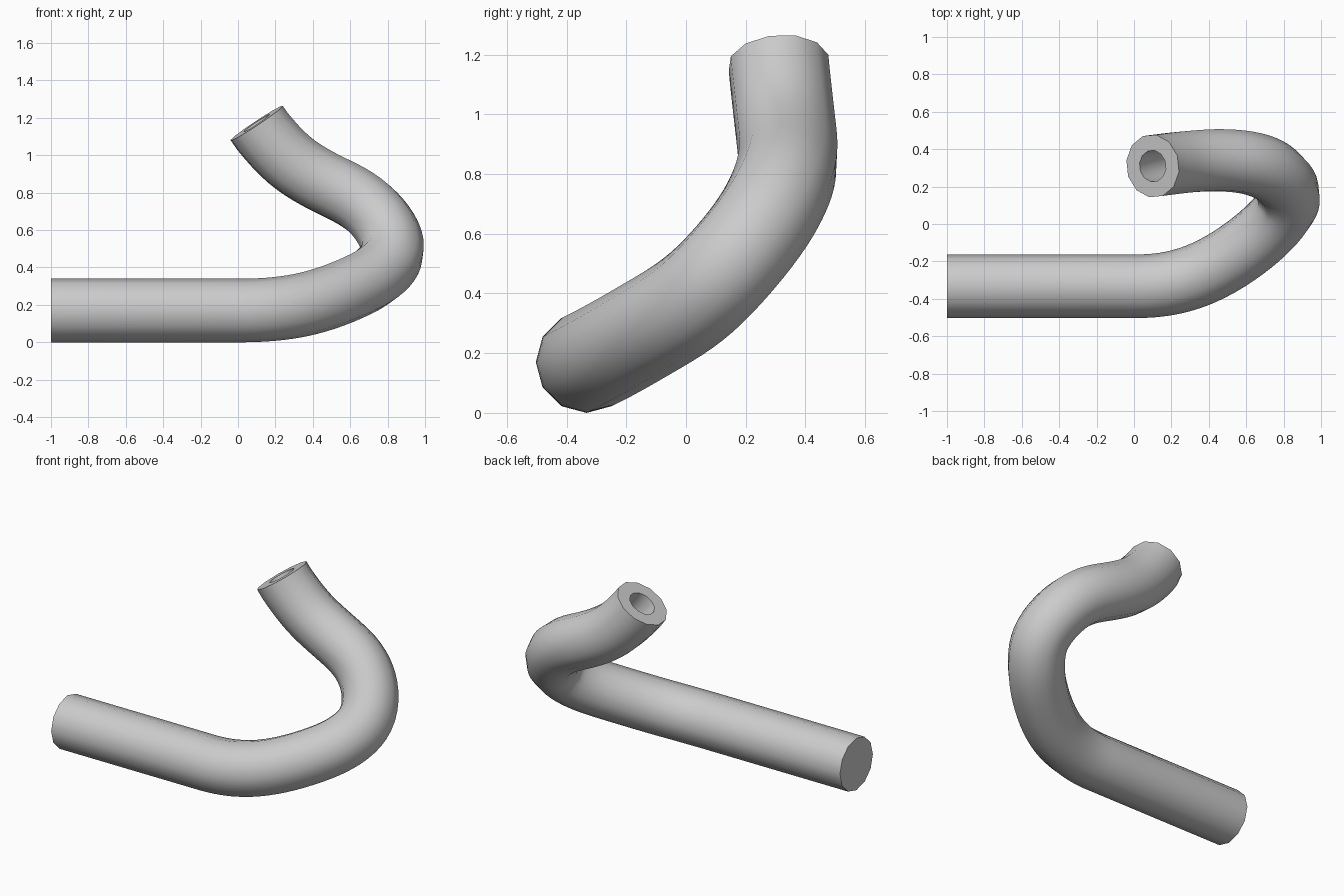
import bpy, bmesh
from math import cos, sin, pi, radians
from mathutils import Vector
from mathutils.geometry import interpolate_bezier

if "Cube" in bpy.data.objects:
    bpy.data.objects.remove(bpy.data.objects["Cube"])

SIDES, R_OUT, R_IN = 12, 0.17, 0.085

# Centre line of the bent pipe: straight run, then a rising hook
pts = [Vector(p) for p in [
    (-1, -.333, .17), (.03, -.333, .17), (.20, -.317, .178), (.37, -.264, .205), (.60, -.126, .284),
    (.77, .03, .383), (.832, .135, .485), (.77, .262, .645), (.645, .322, .762),
    (.45, .342, .860), (.28, .332, .966), (.10, .31, 1.172)]]
n = len(pts)
tans = []
for i in range(n):
    if i < 2:
        t = Vector((1, 0, 0))
    elif i == n - 1:
        t = Vector((-.55, -.07, .83))
    else:
        a, b = pts[i] - pts[i - 1], pts[i + 1] - pts[i]
        t = a / a.length_squared + b / b.length_squared
    tans.append(t.normalized())

path = [pts[0]]
for i in range(1, n - 1):
    d = (pts[i + 1] - pts[i]).length / 3
    seg = interpolate_bezier(pts[i], pts[i] + tans[i] * d,
                             pts[i + 1] - tans[i + 1] * d, pts[i + 1], 6)
    path += seg if i == 1 else seg[1:]

# Even out the curvature along the bend
for _ in range(4):
    path = path[:2] + [path[i] * .5 + (path[i - 1] + path[i + 1]) * .25
                       for i in range(2, len(path) - 2)] + path[-2:]

# Sweep frames carried along the path without twist
frames, u = [], Vector((0, 1, 0))
for i, p in enumerate(path):
    if i == 0:
        t = tans[0]
    elif i == len(path) - 1:
        t = tans[-1]
    else:
        t = (path[i + 1] - p).normalized() + (p - path[i - 1]).normalized()
    t = t.normalized()
    u = (u - t * u.dot(t)).normalized()
    frames.append((p, u.copy(), t.cross(u)))

bm = bmesh.new()


def sweep(radius):
    return [[bm.verts.new(p + (a * cos(2 * pi * k / SIDES) + b * sin(2 * pi * k / SIDES)) * radius)
             for k in range(SIDES)] for p, a, b in frames]


def bridge(r0, r1):
    for k in range(SIDES):
        j = (k + 1) % SIDES
        bm.faces.new((r0[k], r0[j], r1[j], r1[k]))


# Outer wall, bore wall, open rim, closed far end and bore floor
outer, inner = sweep(R_OUT), sweep(R_IN)
for rings in (outer, inner):
    for r0, r1 in zip(rings, rings[1:]):
        bridge(r0, r1)
bridge(outer[-1], inner[-1])
bm.faces.new(outer[0])
bm.faces.new(inner[0])
bmesh.ops.recalc_face_normals(bm, faces=bm.faces)

mesh = bpy.data.meshes.new("bent_pipe")
bm.to_mesh(mesh)
bm.free()
pipe = bpy.data.objects.new("bent_pipe", mesh)
bpy.context.collection.objects.link(pipe)
bpy.context.view_layer.objects.active = pipe
pipe.select_set(True)
bpy.ops.object.shade_smooth_by_angle(angle=radians(40))
